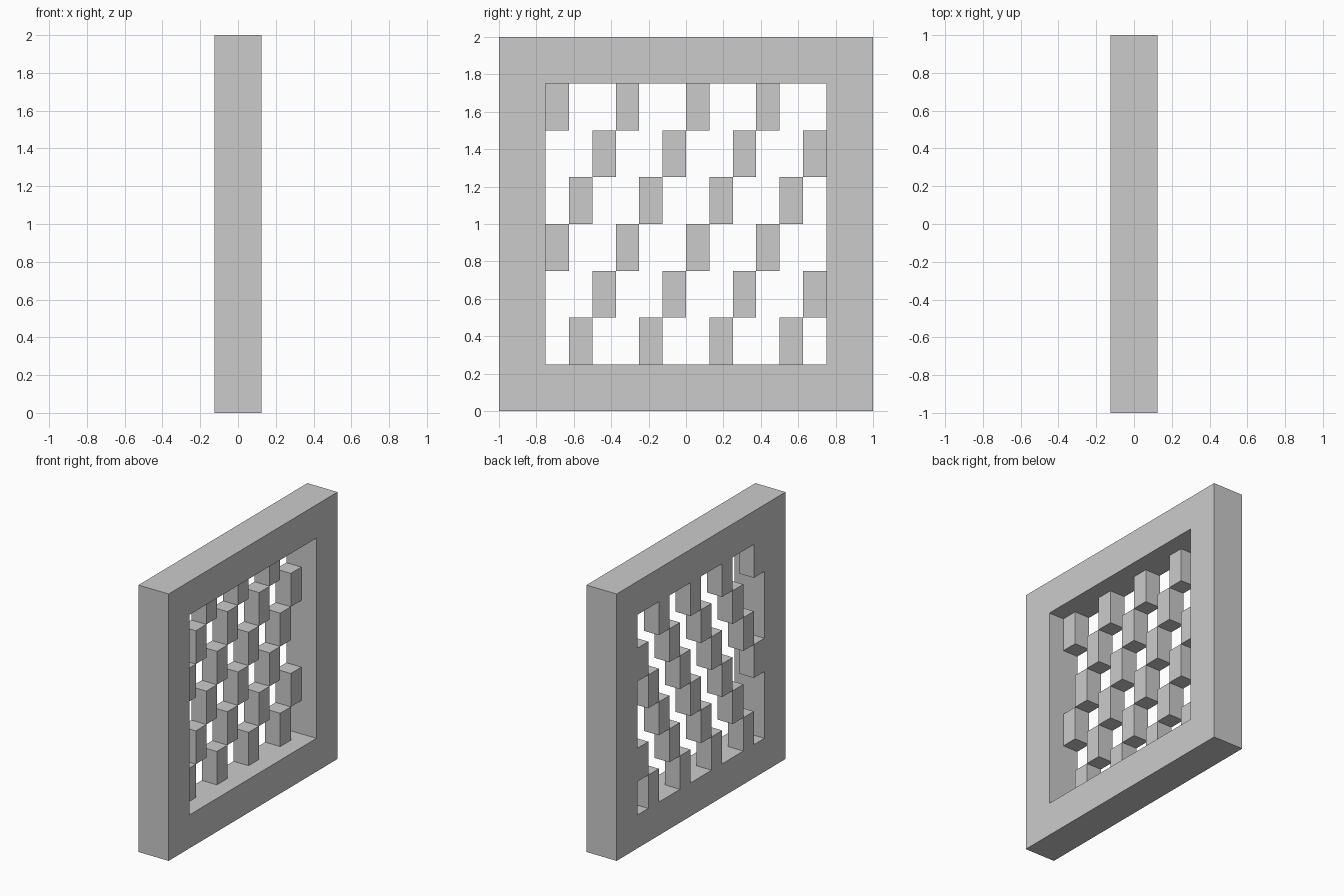
import bpy, bmesh

if "Cube" in bpy.data.objects:
    bpy.data.objects.remove(bpy.data.objects["Cube"])

HALF_T = 0.125          # half thickness of the frame along x


def square(half, x):
    return [(x, -half, 1 - half), (x, half, 1 - half), (x, half, 1 + half), (x, -half, 1 + half)]


def finish(bm, name):
    bmesh.ops.recalc_face_normals(bm, faces=bm.faces)
    me = bpy.data.meshes.new(name)
    bm.to_mesh(me)
    bm.free()
    ob = bpy.data.objects.new(name, me)
    bpy.context.collection.objects.link(ob)
    return ob


# Square frame: rectangular section swept round four mitred corners
bm = bmesh.new()
rings = [[bm.verts.new(p) for p in square(h, x)]
         for h, x in ((1, -HALF_T), (1, HALF_T), (0.75, HALF_T), (0.75, -HALF_T))]
for r in range(4):
    a, b = rings[r], rings[(r + 1) % 4]
    for i in range(4):
        j = (i + 1) % 4
        bm.faces.new((a[i], a[j], b[j], b[i]))
finish(bm, "frame")

# Staggered lattice blocks, flush with the left (-x) face
W, D, H = 0.125, 0.125, 0.25
SHIFTS = (1, 2, 0)      # row offset in block widths, repeating every three rows
for row in range(6):
    for col in range(4):
        y = -0.75 + W * (SHIFTS[row % 3] + 3 * col + 0.5)
        z = 0.25 + H * (row + 0.5)
        bm = bmesh.new()
        bmesh.ops.create_cube(bm, size=1)
        bmesh.ops.scale(bm, vec=(D, W, H), verts=bm.verts)
        bmesh.ops.translate(bm, vec=(-HALF_T + D / 2, y, z), verts=bm.verts)
        finish(bm, f"lattice_block_{row + 1}_{col + 1}")
